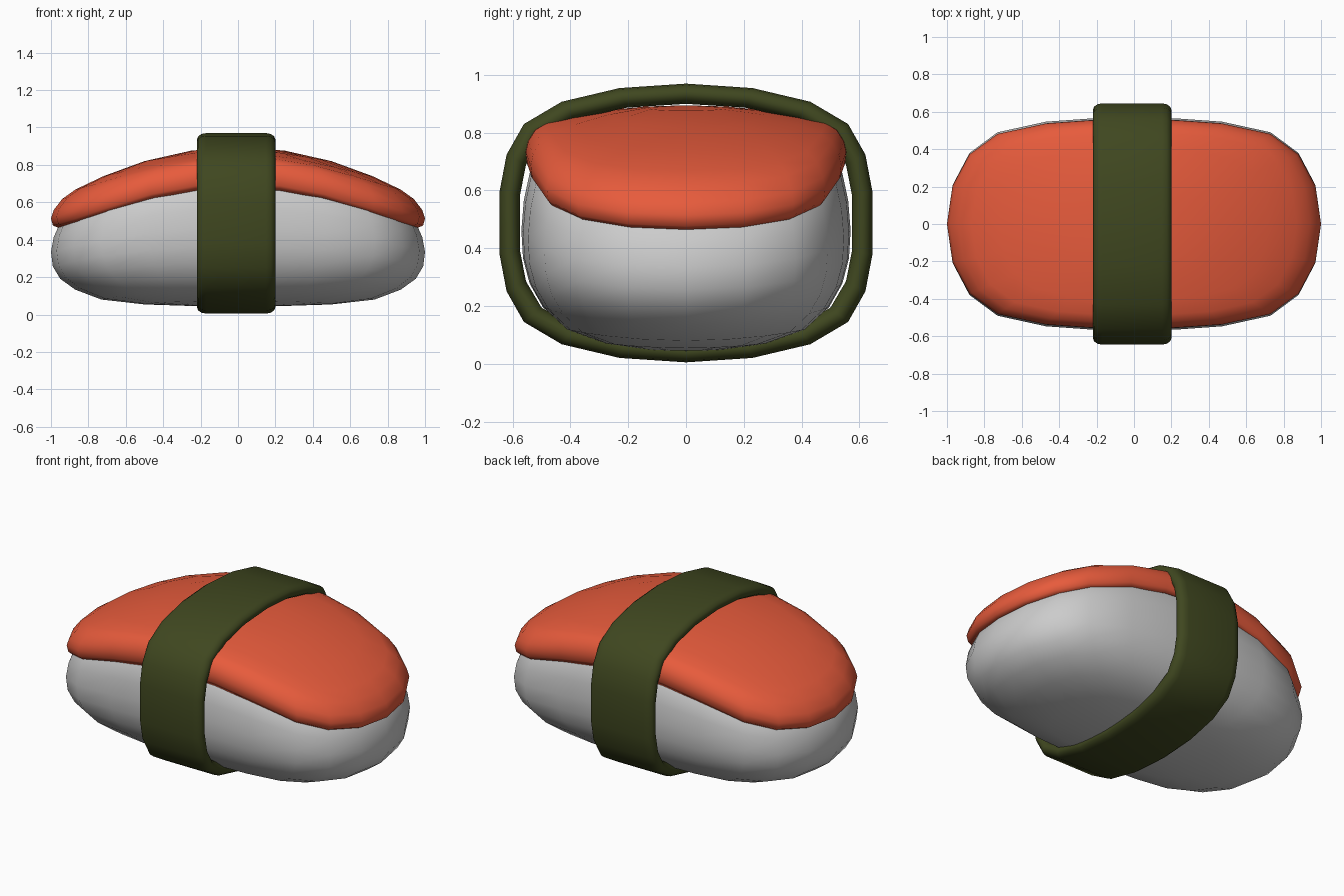
import bpy, bmesh
from math import sin, cos, pi

if "Cube" in bpy.data.objects:
    bpy.data.objects.remove(bpy.data.objects["Cube"])

# quarter outlines of unit ovals
PLAN = [(1, 0), (.97, .365), (.88, .665), (.73, .86), (.47, .96), (.23, .99)]
LOOP = [(1, 0), (1, .23), (.963, .49), (.87, .71), (.667, .87), (.357, .968)]
SEG = 4 * 6


def oval(quarter, a, b):
    """Full outline from a quarter, counter-clockwise."""
    half = quarter + [(0, 1)] + [(-x, y) for x, y in reversed(quarter[1:])]
    full = half + [(-x, -y) for x, y in half]
    return [(x * a, y * b) for x, y in full]


def loft(name, rings, color=None, closed=False):
    """Skin rings of points; ends become poles, or the loop closes on itself."""
    bm = bmesh.new()
    vs = [[bm.verts.new(p) for p in r] for r in rings]
    pairs = list(zip(vs, vs[1:])) + ([(vs[-1], vs[0])] if closed else [])
    for r, s in pairs:
        for i in range(SEG):
            j = (i + 1) % SEG
            if len(r) == 1:
                bm.faces.new((r[0], s[j], s[i]))
            elif len(s) == 1:
                bm.faces.new((r[i], r[j], s[0]))
            else:
                bm.faces.new((r[i], r[j], s[j], s[i]))
    bmesh.ops.recalc_face_normals(bm, faces=bm.faces)
    me = bpy.data.meshes.new(name)
    bm.to_mesh(me)
    bm.free()
    me.polygons.foreach_set("use_smooth", [True] * len(me.polygons))
    ob = bpy.data.objects.new(name, me)
    bpy.context.collection.objects.link(ob)
    if color:
        m = bpy.data.materials.new(name + "_colour")
        m.diffuse_color = (*color, 1)
        m.use_nodes = True
        m.node_tree.nodes["Principled BSDF"].inputs["Base Color"].default_value = m.diffuse_color
        me.materials.append(m)
    return ob


def pillow(name, a, b, profile, height, color=None):
    """Oval rings following (scale, level), bent by a height function."""
    rings = []
    for s, level in profile:
        pts = oval(PLAN, a * s, b * s) if s else [(0, 0)]
        rings.append([(x, y, height(x, y, level)) for x, y in pts])
    return loft(name, rings, color)


def rice_height(x, y, h):
    t = (h - .05) / .3
    return h + .13 * (1 - x * x) * t + .07 * (y / .57) ** 2 * max(0, 1 - t)


# rice block, its upper part arched along the length, belly rounded
pillow("rice", 1.0, 0.57,
       [(0, .045), (.25, .047), (.5, .053), (.73, .075), (.87, .125), (.95, .185),
        (.99, .255), (1, .335), (.985, .41), (.95, .475), (.89, .51), (.75, .53),
        (.5, .545), (.25, .55), (0, .55)], rice_height)

# fish slice draped over the rice
pillow("fish_slice", 1.0, 0.56,
       [(0, 0), (.25, 0), (.5, 0), (.72, 0), (.87, 0), (.94, -.012), (.985, -.045),
        (1, -.08), (.99, -.125), (.96, -.155), (.92, -.15), (.75, -.12), (.4, -.1), (0, -.1)],
       lambda x, y, h: .895 - .3 * x * x - .22 * y * y + h,
       (.80, .105, .045))

# seaweed band: rounded flat section swept round an oval
RX, RZ, HALF = .05, .035, .21
section = [(-.01 + side * (HALF - RX) + RX * sin(t), -RZ + RZ * cos(t))
           for side, start in ((1, 0), (-1, pi))
           for t in (start + k * pi / 6 for k in range(7))]
loft("seaweed_band",
     [[(x, y, .4875 + z) for y, z in oval(LOOP, .645 + o, .4825 + o)] for x, o in section],
     (.05, .063, .014), closed=True)
